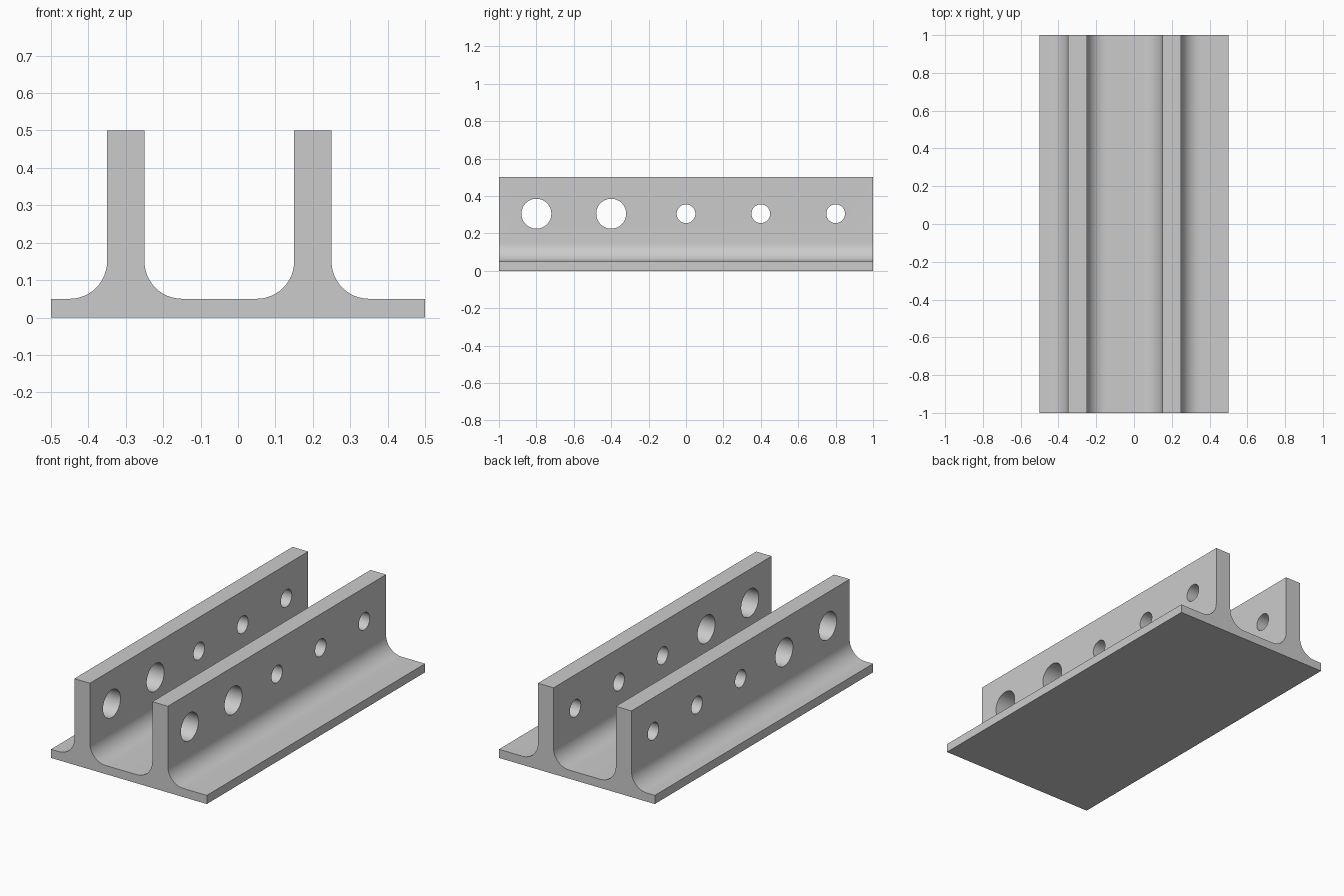
import bpy, bmesh, math
from mathutils import Matrix

if "Cube" in bpy.data.objects:
    bpy.data.objects.remove(bpy.data.objects["Cube"])

LENGTH, BASE_TOP, WEB_TOP, FILLET = 2.0, 0.05, 0.5, 0.1
WEBS = [(-0.35, -0.25), (0.15, 0.25)]
HOLES = [(-0.8, 0.08), (-0.4, 0.08), (0.0, 0.05), (0.4, 0.05), (0.8, 0.05)]
HOLE_Z = 0.305
STEPS = 12

grey = bpy.data.materials.new("grey metal")
grey.diffuse_color = (0.6, 0.6, 0.6, 1)
grey.use_nodes = True
grey.node_tree.nodes["Principled BSDF"].inputs["Base Color"].default_value = grey.diffuse_color


def new_object(name, bm):
    bmesh.ops.recalc_face_normals(bm, faces=bm.faces)
    mesh = bpy.data.meshes.new(name)
    bm.to_mesh(mesh)
    bm.free()
    obj = bpy.data.objects.new(name, mesh)
    bpy.context.collection.objects.link(obj)
    return obj


def fillet(cx, start, end):
    """Quarter arc between the base and a web, angles in degrees."""
    return [(cx + FILLET * math.cos(a), BASE_TOP + FILLET + FILLET * math.sin(a))
            for a in (math.radians(start + (end - start) * i / STEPS) for i in range(STEPS + 1))]


# Cross-section: flat base with two filleted upright webs
profile = [(0.5, 0), (-0.5, 0), (-0.5, BASE_TOP)]
for left, right in WEBS:
    profile += fillet(left - FILLET, -90, 0)
    profile += [(left, WEB_TOP), (right, WEB_TOP)]
    profile += fillet(right + FILLET, 180, 270)
profile.append((0.5, BASE_TOP))

# Extrude the section along y
bm = bmesh.new()
face = bm.faces.new([bm.verts.new((x, -LENGTH / 2, z)) for x, z in profile])
ext = bmesh.ops.extrude_face_region(bm, geom=[face])
bmesh.ops.translate(bm, vec=(0, LENGTH, 0),
                    verts=[g for g in ext["geom"] if isinstance(g, bmesh.types.BMVert)])
rail = new_object("double_web_rail", bm)
rail.data.materials.append(grey)

# Hole drills passing through both webs
bm = bmesh.new()
for y, r in HOLES:
    bmesh.ops.create_cone(bm, cap_ends=True, segments=48, radius1=r, radius2=r, depth=1.4,
                          matrix=Matrix.Translation((0, y, HOLE_Z)) @ Matrix.Rotation(math.pi / 2, 4, 'Y'))
drills = new_object("hole_drills", bm)
drills.data.materials.append(grey)
drills.hide_render = True

cut = rail.modifiers.new("holes", 'BOOLEAN')
cut.operation, cut.solver, cut.object = 'DIFFERENCE', 'EXACT', drills
bpy.context.view_layer.objects.active = rail
rail.select_set(True)
bpy.ops.object.modifier_apply(modifier=cut.name)
bpy.data.objects.remove(drills)

# Smooth fillets and hole walls, crisp edges elsewhere
bpy.ops.object.shade_smooth_by_angle(angle=math.radians(30))
